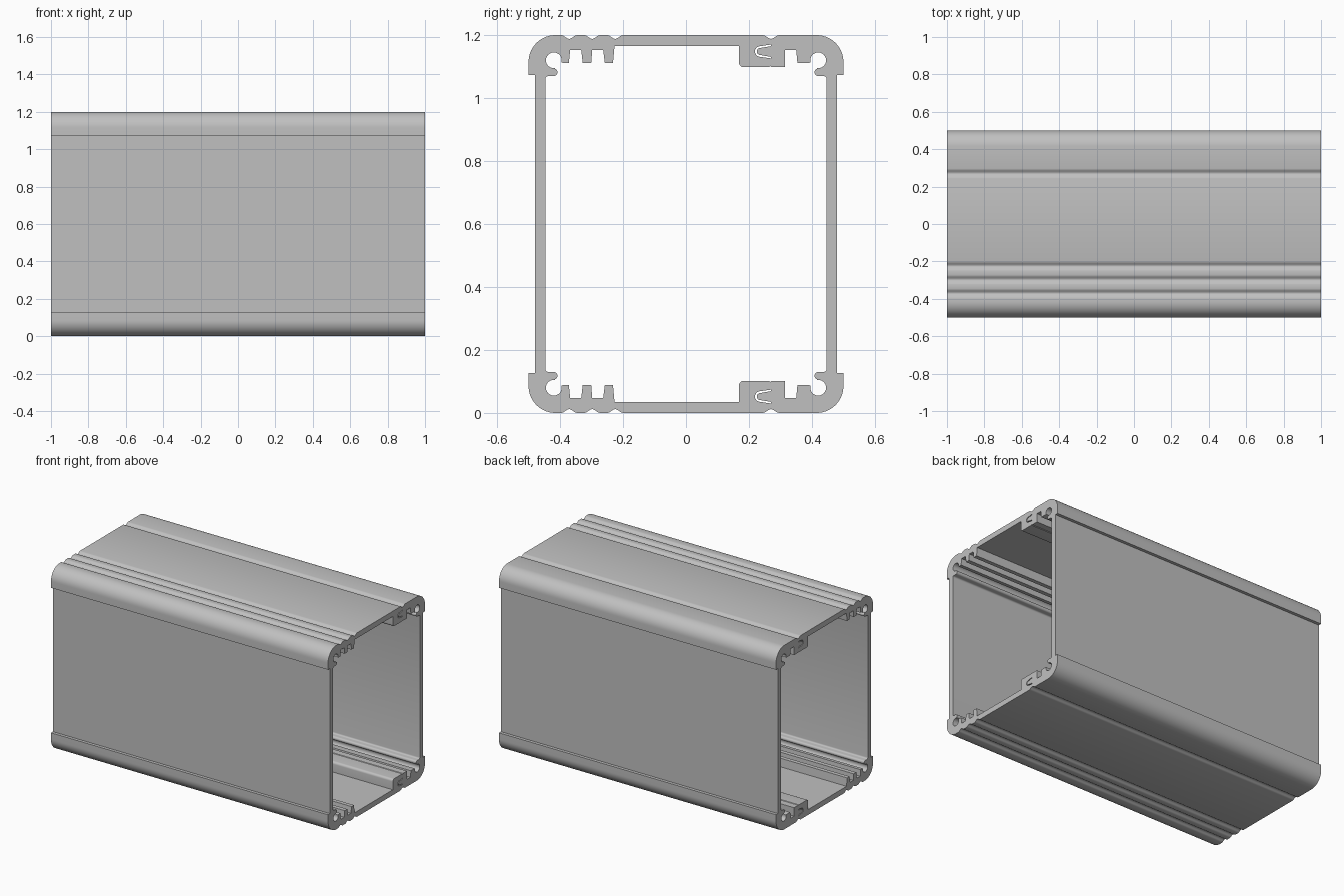
import bpy
import bmesh
from math import cos, sin, pi, radians

LENGTH, HEIGHT = 2.0, 1.2

cube = bpy.data.objects.get("Cube")
if cube:
    bpy.data.objects.remove(cube, do_unlink=True)


def arc(cy, cz, r, start, end, steps):
    angles = [radians(start + (end - start) * i / steps) for i in range(steps + 1)]
    return [(cy + r * cos(a), cz + r * sin(a)) for a in angles]


def groove(y0, y1, depth=0.012, steps=10):
    """Shallow rounded channel in the outer face."""
    return [(y0 + (y1 - y0) * i / steps,
             HEIGHT - depth * (1 - cos(2 * pi * i / steps)) / 2)
            for i in range(steps + 1)]


def flip_y(points):
    return [(-y, z) for y, z in reversed(points)]


def flip_z(points):
    return [(y, HEIGHT - z) for y, z in reversed(points)]


# Outer skin, upper half from left to right: stepped wall, round corner, grooves
shoulder = [(-0.48, 1.073), (-0.5, 1.073)] + arc(-0.415, 1.115, 0.085, 180, 90, 14)
outer = shoulder
for y0, y1 in ((-0.396, -0.346), (-0.323, -0.273), (-0.25, -0.2), (0.244, 0.296)):
    outer = outer + groove(y0, y1)
outer = outer + flip_y(shoulder)

# Inner corner: wall fillet, rounded lip and open screw channel
corner = (arc(-0.437, 1.06, 0.01, 180, 90, 4)
          + arc(-0.42, 1.082, 0.012, -90, 70, 8)
          + arc(-0.42, 1.12, 0.025, -80, -375, 24)
          + [(-0.392, 1.112)])

# Inner skin, upper half: three teeth, flat web, thick rail, slot
teeth = [(-0.372, 1.112), (-0.368, 1.153), (-0.333, 1.153), (-0.328, 1.112),
         (-0.301, 1.112), (-0.298, 1.153), (-0.263, 1.153), (-0.258, 1.112),
         (-0.232, 1.112), (-0.227, 1.165)]
rail = ([(0.168, 1.165)] + arc(0.183, 1.113, 0.015, 180, 270, 5)
        + [(0.264, 1.098), (0.268, 1.102), (0.272, 1.098),
           (0.314, 1.098), (0.314, 1.153), (0.35, 1.153), (0.354, 1.112)])
inner = corner + teeth + rail + flip_y(corner)

# Thin bent slit inside the rail
slit = ([(0.27, 1.170)] + arc(0.236, 1.148, 0.017, 105, 255, 8) + [(0.27, 1.126)]
        + [(0.27, 1.131)] + arc(0.236, 1.148, 0.011, 255, 105, 8) + [(0.27, 1.165)])

outlines = [outer + flip_z(outer), inner + flip_z(inner), slit, flip_z(slit)]

# Fill the cross-section and extrude it along the length
bm = bmesh.new()
edges = []
for loop in outlines:
    verts = [bm.verts.new((-LENGTH / 2, y, z)) for y, z in loop]
    edges += [bm.edges.new((a, b)) for a, b in zip(verts, verts[1:] + verts[:1])]
bmesh.ops.triangle_fill(bm, edges=edges, use_beauty=True)
result = bmesh.ops.extrude_face_region(bm, geom=bm.faces[:], use_keep_orig=True)
moved = [g for g in result["geom"] if isinstance(g, bmesh.types.BMVert)]
bmesh.ops.translate(bm, verts=moved, vec=(LENGTH, 0, 0))
bmesh.ops.recalc_face_normals(bm, faces=bm.faces[:])

mesh = bpy.data.meshes.new("extruded_housing")
bm.to_mesh(mesh)
bm.free()
housing = bpy.data.objects.new("extruded_housing", mesh)
bpy.context.collection.objects.link(housing)

# Plain grey metal
grey = bpy.data.materials.new("aluminium_grey")
grey.use_nodes = True
colour = (0.53, 0.53, 0.53, 1)
grey.diffuse_color = colour
grey.node_tree.nodes["Principled BSDF"].inputs["Base Color"].default_value = colour
mesh.materials.append(grey)

bpy.ops.object.select_all(action="DESELECT")
housing.select_set(True)
bpy.context.view_layer.objects.active = housing
bpy.ops.object.shade_smooth_by_angle(angle=radians(30))
